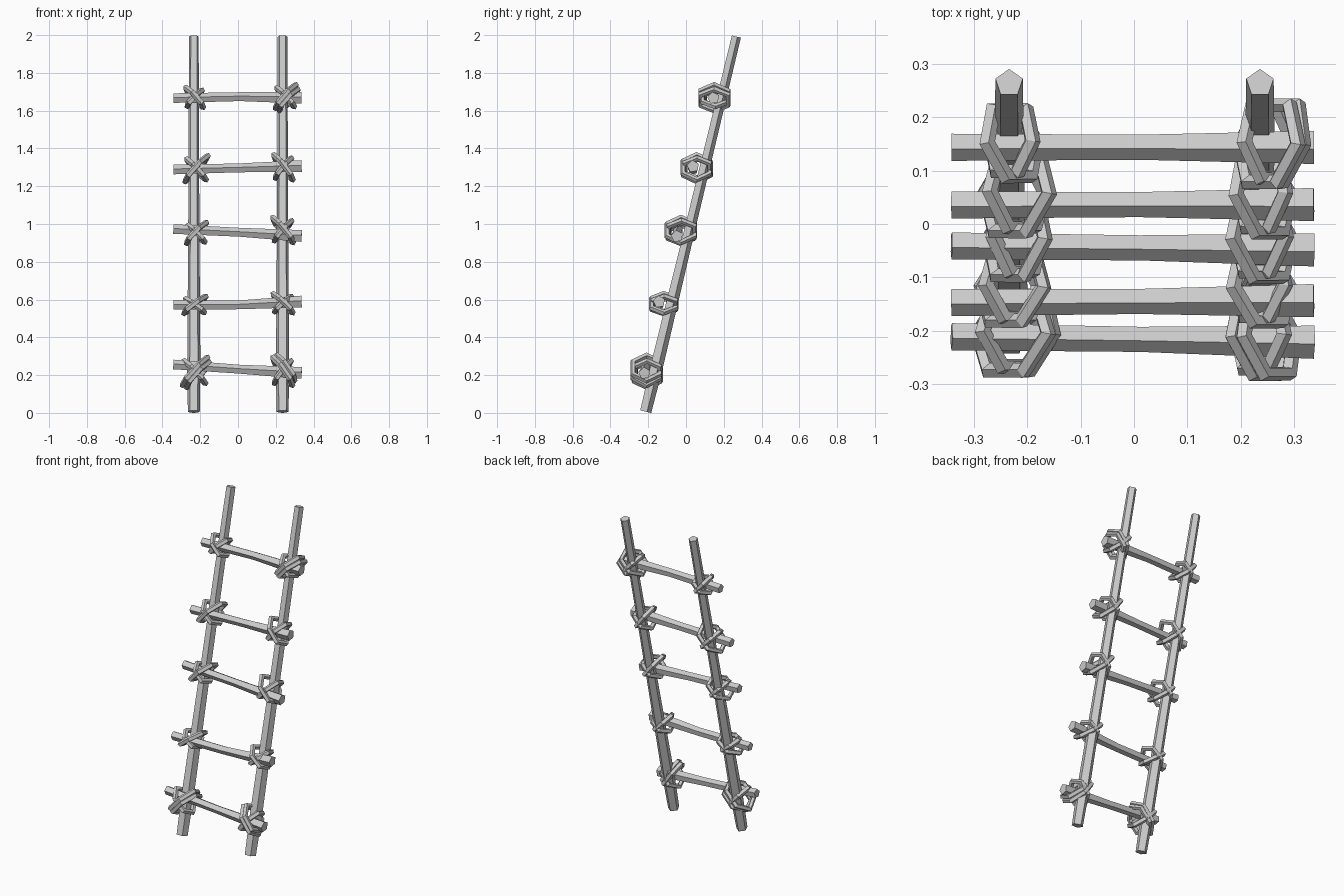
import bpy, math
from mathutils import Vector

if "Cube" in bpy.data.objects:
    bpy.data.objects.remove(bpy.data.objects["Cube"])


def tube(name, pts, radii, n, up, closed=False, turn=0.0):
    """Flat-faced n-sided bar through pts; a corner points along `up`."""
    pts = [Vector(p) for p in pts]
    up = Vector(up).normalized()
    count = len(pts)
    verts, faces = [], []
    for i, p in enumerate(pts):
        if closed:
            t = pts[(i + 1) % count] - pts[i - 1]
        else:
            t = pts[-1] - pts[0]
        t.normalize()
        u = (up - t * up.dot(t)).normalized()
        v = t.cross(u)
        for k in range(n):
            a = 2 * math.pi * k / n + turn
            verts.append(p + (u * math.cos(a) + v * math.sin(a)) * radii[i])
    for i in range(count if closed else count - 1):
        j = (i + 1) % count
        for k in range(n):
            m = (k + 1) % n
            faces.append((i * n + k, i * n + m, j * n + m, j * n + k))
    if not closed:
        faces.append(tuple(reversed(range(n))))
        faces.append(tuple(range((count - 1) * n, count * n)))
    mesh = bpy.data.meshes.new(name)
    mesh.from_pydata(verts, [], faces)
    mesh.update()
    obj = bpy.data.objects.new(name, mesh)
    bpy.context.collection.objects.link(obj)
    return obj


def rail_y(z):
    return -0.218 + 0.242 * z


# Leaning pentagonal rails, thicker at the foot
for side, x in (("left", -0.234), ("right", 0.236)):
    zs = (0.007, 0.22, 1.0, 1.993)
    tube(side + "_rail", [(x, rail_y(z), z) for z in zs],
         (0.033, 0.037, 0.031, 0.027), 5, (0, 1, 0))

# Uneven rungs: y left, y right, z left, z middle, z right
rungs = [
    (-0.210, -0.220, 0.255, 0.230, 0.210),
    (-0.146, -0.142, 0.570, 0.571, 0.588),
    (-0.040, -0.047, 0.972, 0.955, 0.935),
    (0.037, 0.038, 1.287, 1.296, 1.305),
    (0.145, 0.145, 1.665, 1.673, 1.667),
]
for i, (yl, yr, zl, zm, zr) in enumerate(rungs):
    tube("rung_%d" % (i + 1),
         [(-0.342, yl, zl), (0.01, (yl + yr) / 2, zm), (0.337, yr, zr)],
         (0.027, 0.025, 0.033), 5, (0, 0, 1), turn=0.15)


def lashing(name, c, hx, hz, depth, lean=0.0):
    """Six-sided rope loop whose plane holds the joint's diagonal (hx, hz)."""
    d = Vector((hx, 0, hz))
    nrm = Vector((lean, depth, 0.0))
    axis = d.cross(nrm).normalized()
    pts = []
    for k in range(6):
        a = math.pi * k / 3
        pts.append(Vector(c) + d * math.cos(a) + nrm * (math.sin(a) / 0.866))
    tube(name, pts, [0.016] * 6, 5, axis, closed=True)


# Rope lashings: x, y, z, half width, half height, main slant, loop depth, extra loop
joints = [
    (-0.228, -0.205, 0.220, 0.066, 0.074, 1, 0.070, True),
    (0.236, -0.210, 0.220, 0.052, 0.074, -1, 0.070, True),
    (-0.228, -0.118, 0.572, 0.058, 0.045, 1, 0.064, False),
    (0.238, -0.118, 0.580, 0.052, 0.050, -1, 0.064, False),
    (-0.220, -0.027, 0.953, 0.052, 0.055, 1, 0.070, False),
    (0.238, -0.027, 0.968, 0.054, 0.066, -1, 0.072, False),
    (-0.220, 0.058, 1.293, 0.060, 0.068, 1, 0.072, False),
    (0.240, 0.055, 1.300, 0.050, 0.066, -1, 0.070, False),
    (-0.230, 0.152, 1.670, 0.046, 0.052, -1, 0.062, False),
    (0.252, 0.150, 1.675, 0.054, 0.062, 1, 0.072, True),
]
for i, (x, y, z, hx, hz, s, depth, extra) in enumerate(joints):
    name = "%s_lashing_%d" % ("left" if x < 0 else "right", i // 2 + 1)
    lashing(name + "_main", (x, y, z), s * hx, hz, depth, 0.012 * s)
    lashing(name + "_cross", (x, y + 0.004, z - 0.004),
            -s * hx * 0.85, hz * 0.8, depth * 0.93, -0.008 * s)
    if extra:
        lashing(name + "_extra", (x + 0.016, y, z - 0.018 * s),
                s * hx * 0.9, hz * 0.9, depth, 0.015 * s)
